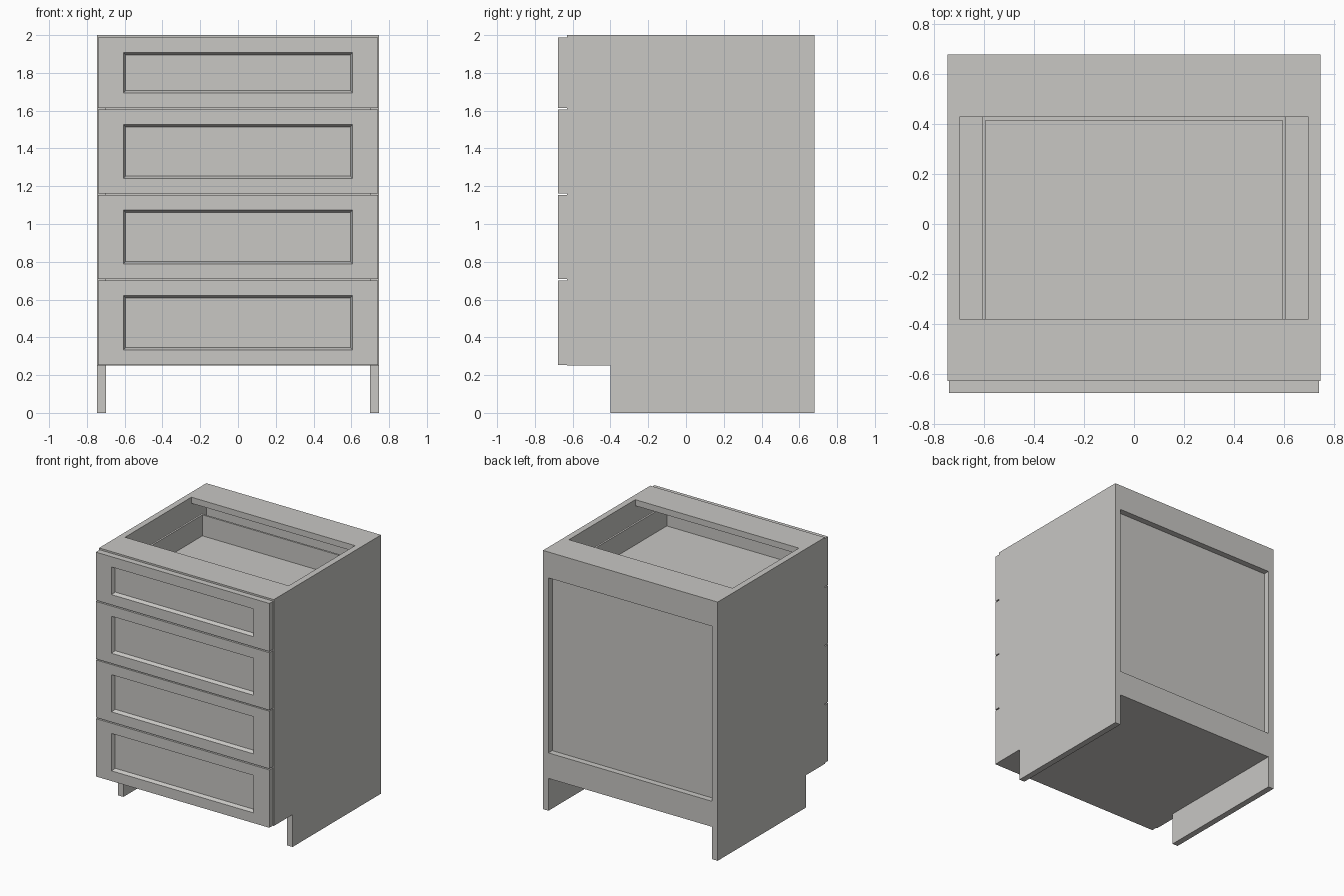
import bpy, bmesh
from mathutils import Vector

if "Cube" in bpy.data.objects:
    bpy.data.objects.remove(bpy.data.objects["Cube"])

paint = bpy.data.materials.new("warm_grey_paint")
paint.diffuse_color = (0.58, 0.57, 0.55, 1)
paint.use_nodes = True
paint.node_tree.nodes["Principled BSDF"].inputs["Base Color"].default_value = paint.diffuse_color

W, BACK, FRONT, T = 0.747, 0.68, -0.63, 0.047   # half width, back, carcass front, board thickness
IN = W - T                                      # inner half width
KICK_Y, KICK_Z = -0.40, 0.25                    # toe-kick notch


def finish(name, bm):
    bmesh.ops.recalc_face_normals(bm, faces=bm.faces)
    me = bpy.data.meshes.new(name)
    bm.to_mesh(me)
    bm.free()
    me.materials.append(paint)
    ob = bpy.data.objects.new(name, me)
    bpy.context.collection.objects.link(ob)
    return ob


def add_box(bm, x, y, z):
    """Add a box from (min, max) ranges."""
    vs = bmesh.ops.create_cube(bm, size=1)["verts"]
    for v in vs:
        v.co = Vector([(a + b) / 2 + c * (b - a) for (a, b), c in zip((x, y, z), v.co)])
    return vs


def box(name, x, y, z):
    bm = bmesh.new()
    add_box(bm, x, y, z)
    return finish(name, bm)


# Side panels: notched profile extruded across the board thickness
profile = [(KICK_Y, 0), (BACK, 0), (BACK, 2), (FRONT, 2), (FRONT, KICK_Z), (KICK_Y, KICK_Z)]
for label, x0 in (("left", -W), ("right", IN)):
    bm = bmesh.new()
    face = bm.faces.new([bm.verts.new((x0, y, z)) for y, z in profile])
    ext = bmesh.ops.extrude_face_region(bm, geom=[face])["geom"]
    bmesh.ops.translate(bm, vec=(T, 0, 0), verts=[g for g in ext if isinstance(g, bmesh.types.BMVert)])
    finish(label + "_side_panel", bm)

# Horizontal boards and back
across = (-IN, IN)
box("bottom_deck", across, (FRONT, BACK), (KICK_Z, KICK_Z + T))
box("front_top_stretcher", across, (FRONT, -0.38), (2 - T, 2))
box("back_top_stretcher", across, (0.43, BACK), (2 - T, 2))
box("back_top_rail", across, (BACK - T, BACK), (1.80, 2 - T))
box("back_bottom_rail", across, (BACK - T, BACK), (KICK_Z + T, 0.447))
box("back_panel", across, (BACK - T - 0.015, BACK - T), (KICK_Z + T, 2 - T))


def drawer_front(name, z0, z1):
    """Slab with a recessed, bevel-edged centre panel."""
    bm = bmesh.new()
    hw, yf, yb = 0.742, -0.677, FRONT

    def ring(x, y, a, b):
        return [bm.verts.new(p) for p in ((-x, y, a), (x, y, a), (x, y, b), (-x, y, b))]

    rings = [ring(hw, yb, z0, z1),
             ring(hw, yf, z0, z1),
             ring(0.607, yf, z0 + 0.079, z1 - 0.079),
             ring(0.595, yf + 0.027, z0 + 0.092, z1 - 0.092)]
    for r, s in zip(rings, rings[1:]):
        for i in range(4):
            j = (i + 1) % 4
            bm.faces.new((r[i], r[j], s[j], s[i]))
    bm.faces.new(rings[0])
    bm.faces.new(rings[-1])
    finish(name, bm)


def drawer_box(name, z0, z1):
    """Open tray with thin walls."""
    bm = bmesh.new()
    o, t, yb = 0.61, 0.015, 0.43
    add_box(bm, (-o, -o + t), (FRONT, yb), (z0, z1))
    add_box(bm, (o - t, o), (FRONT, yb), (z0, z1))
    add_box(bm, (-o + t, o - t), (yb - t, yb), (z0, z1))
    add_box(bm, (-o + t, o - t), (FRONT, FRONT + t), (z0, z1))
    add_box(bm, (-o + t, o - t), (FRONT + t, yb - t), (z0 + 0.015, z0 + 0.03))
    finish(name, bm)


# Four drawers, bottom to top
rows = [(0.253, 0.70), (0.709, 1.154), (1.162, 1.606), (1.615, 1.987)]
for n, (z0, z1) in enumerate(rows, 1):
    drawer_front(f"drawer_front_{n}", z0, z1)
    drawer_box(f"drawer_box_{n}", z0 + 0.09, z1 - 0.09)
